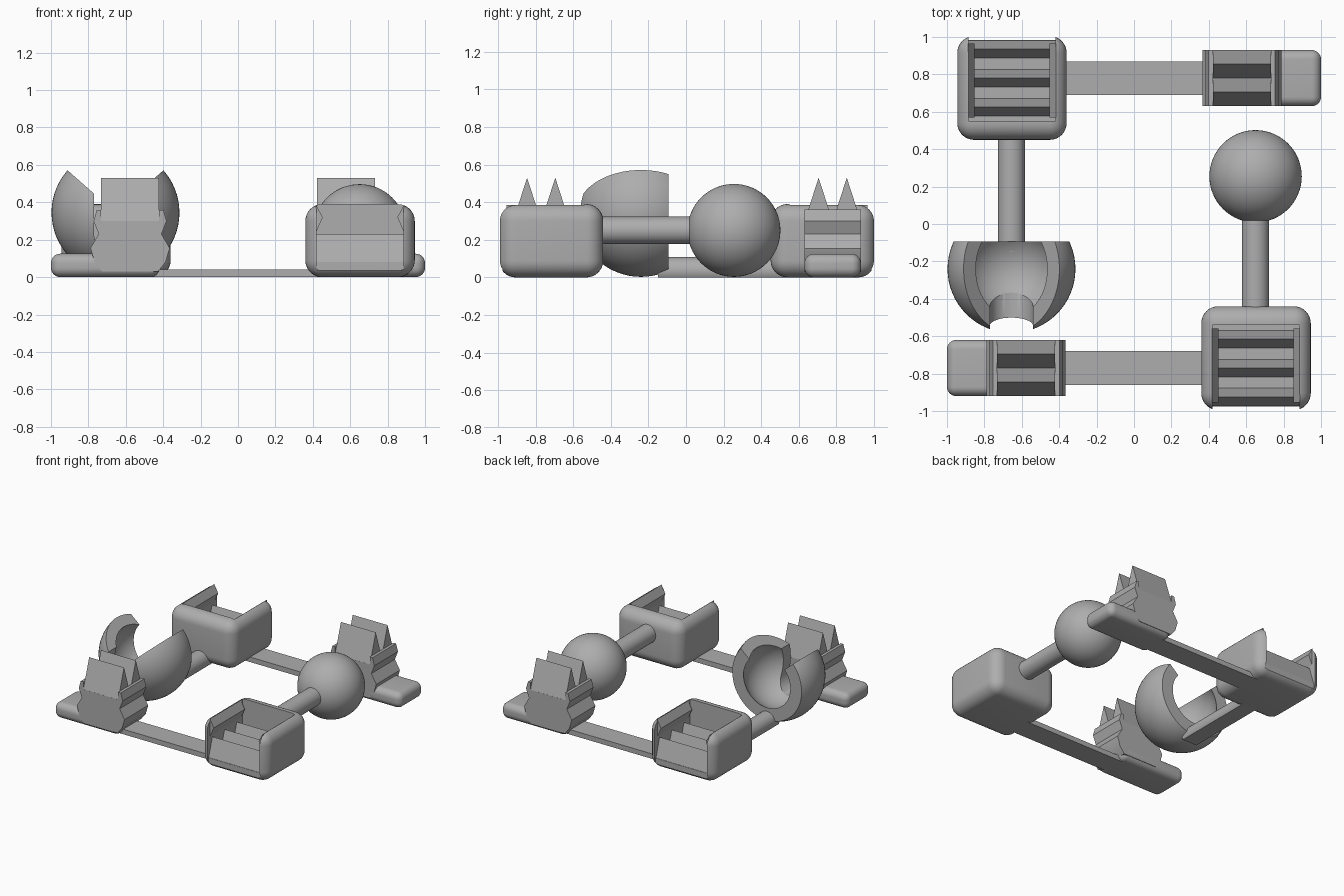
import bpy, bmesh, math
from mathutils import Matrix, Vector

if "Cube" in bpy.data.objects:
    bpy.data.objects.remove(bpy.data.objects["Cube"])

grey = bpy.data.materials.new("plain_grey")
grey.use_nodes = True
COLOUR = (0.42, 0.42, 0.42, 1)
grey.diffuse_color = COLOUR
grey.node_tree.nodes["Principled BSDF"].inputs["Base Color"].default_value = COLOUR

HALF_TURN = Matrix.Translation((0, 0.01, 0)) @ Matrix.Rotation(math.pi, 4, 'Z')


def finish(name, bm):
    bmesh.ops.recalc_face_normals(bm, faces=bm.faces)
    mesh = bpy.data.meshes.new(name)
    bm.to_mesh(mesh)
    bm.free()
    mesh.materials.append(grey)
    ob = bpy.data.objects.new(name, mesh)
    bpy.context.collection.objects.link(ob)
    return ob


def box(name, lo, hi, radius=0):
    bm = bmesh.new()
    bmesh.ops.create_cube(bm, size=1)
    lo, hi = Vector(lo), Vector(hi)
    for v in bm.verts:
        v.co = (lo + hi) / 2 + v.co * (hi - lo)
    if radius:
        bmesh.ops.bevel(bm, geom=bm.edges[:], offset=radius, segments=8,
                        profile=0.5, affect='EDGES')
    return finish(name, bm)


def prism(name, outline, axis, start, end):
    """Extrude an outline of (across, height) points along x or y."""
    def place(p, t):
        return (t, p[0], p[1]) if axis == 'X' else (p[0], t, p[1])
    bm = bmesh.new()
    face = bm.faces.new([bm.verts.new(place(p, start)) for p in outline])
    move = Vector(place((0, 0), end - start))
    out = bmesh.ops.extrude_face_region(bm, geom=[face])
    bmesh.ops.translate(bm, vec=move, verts=[g for g in out["geom"]
                                             if isinstance(g, bmesh.types.BMVert)])
    return finish(name, bm)


def rod(name, x, z, radius, start, end, floor=False):
    bm = bmesh.new()
    bmesh.ops.create_cone(bm, cap_ends=True, segments=48, radius1=radius,
                          radius2=radius, depth=end - start)
    bmesh.ops.transform(bm, verts=bm.verts, matrix=Matrix.Translation(
        (x, (start + end) / 2, z)) @ Matrix.Rotation(math.pi / 2, 4, 'X'))
    if floor:  # trim flat where the rod rests on the ground
        cut = bmesh.ops.bisect_plane(bm, geom=bm.verts[:] + bm.edges[:] + bm.faces[:],
                                     plane_co=(0, 0, 0), plane_no=(0, 0, -1),
                                     clear_outer=True)
        bmesh.ops.holes_fill(bm, edges=[g for g in cut["geom_cut"]
                                        if isinstance(g, bmesh.types.BMEdge)])
    return finish(name, bm)


def sphere(name, centre, radius):
    bm = bmesh.new()
    bmesh.ops.create_uvsphere(bm, u_segments=64, v_segments=32, radius=radius)
    bmesh.ops.translate(bm, vec=centre, verts=bm.verts)
    return finish(name, bm)


def cut(ob, *cutters):
    bpy.context.view_layer.objects.active = ob
    for c in cutters:
        mod = ob.modifiers.new("cut", 'BOOLEAN')
        mod.operation, mod.object, mod.solver = 'DIFFERENCE', c, 'EXACT'
        bpy.ops.object.modifier_apply(modifier=mod.name)
        bpy.data.objects.remove(c)


def smooth(ob):
    bpy.ops.object.select_all(action='DESELECT')
    ob.select_set(True)
    bpy.context.view_layer.objects.active = ob
    bpy.ops.object.shade_smooth_by_angle(angle=math.radians(30))


def mirror_outline(right_side):
    return right_side + [(-x, z) for x, z in reversed(right_side)]


def shift(points, dx):
    return [(x + dx, z) for x, z in points]


def build_side(side):
    parts = []
    # Hollow block, open at the top and the outer end
    block = box(side + "_block", (0.36, -0.995, 0), (0.945, -0.44, 0.39), 0.09)
    cut(block, box("cavity", (0.42, -0.96, 0.08), (0.885, -0.54, 0.6)),
        box("mouth", (0.42, -1.2, -0.1), (0.885, -0.975, 0.6)),
        box("opening", (0.42, -1.1, 0.08), (0.885, -0.95, 0.6)))
    parts.append(block)
    # Ridges across the cavity floor
    for i in range(3):
        peak = -0.925 + i * 0.155
        parts.append(prism(f"{side}_floor_ridge_{i + 1}",
                           [(peak - 0.05, 0.07), (peak + 0.05, 0.07), (peak, 0.23)],
                           'X', 0.415, 0.89))
    # Snap ridges on the cavity walls
    for word, x, s in (("inner", 0.418, 1), ("outer", 0.887, -1)):
        parts.append(prism(f"{side}_{word}_snap_ridge",
                           [(x, 0.385), (x + s * 0.035, 0.32), (x, 0.24)],
                           'Y', -0.955, -0.56))
    # Flat strip joining block and plug
    parts.append(box(side + "_strip", (-0.5, -0.86, 0), (0.46, -0.68, 0.04)))
    # Rounded pad under the plug
    parts.append(box(side + "_pad", (-1, -0.92, 0), (-0.42, -0.62, 0.125), 0.05))
    # Plug body with notched flanks and rails
    flank = [(0.15, 0.03), (0.19, 0.08), (0.212, 0.155), (0.168, 0.23),
             (0.195, 0.3), (0.178, 0.36), (0.155, 0.36), (0.155, 0.3)]
    parts.append(prism(side + "_plug", shift(mirror_outline(flank), -0.577),
                       'Y', -0.92, -0.62))
    # Two wedge teeth on the plug
    for i, peak in enumerate((-0.845, -0.695)):
        parts.append(prism(f"{side}_plug_tooth_{i + 1}",
                           [(peak - 0.075, 0.298), (peak + 0.075, 0.298), (peak, 0.53)],
                           'X', -0.732, -0.422))
    return parts


parts = build_side("front")
for ob in build_side("back"):
    ob.data.transform(HALF_TURN)
    parts.append(ob)

# Ball on its arm
parts.append(sphere("ball", (0.65, 0.255, 0.25), 0.247))
parts.append(rod("ball_arm", 0.65, 0.25, 0.073, -0.46, 0.1))

# Socket: hollow sphere with a wedge opening, a slot for the arm and an open end
cx, cy, cz = -0.655, -0.24, 0.345
socket = sphere("socket", (cx, cy, cz), 0.342)
wedge = [(0, cz), (0.68, cz + 0.6), (-0.68, cz + 0.6)]
cut(socket, sphere("hollow", (cx, cy, cz), 0.255),
    box("open_end", (-1.2, -0.093, -0.2), (-0.1, 0.5, 0.9)),
    prism("wedge", shift(wedge, cx), 'Y', -0.9, 0.4),
    rod("slot_round", cx, 0.24, 0.116, -0.8, cy),
    box("slot", (cx - 0.116, -0.8, 0.24), (cx + 0.116, cy, 0.6)))
parts.append(socket)
parts.append(rod("socket_arm", cx, 0.035, 0.073, -0.15, 0.55, floor=True))

for ob in parts:
    smooth(ob)
